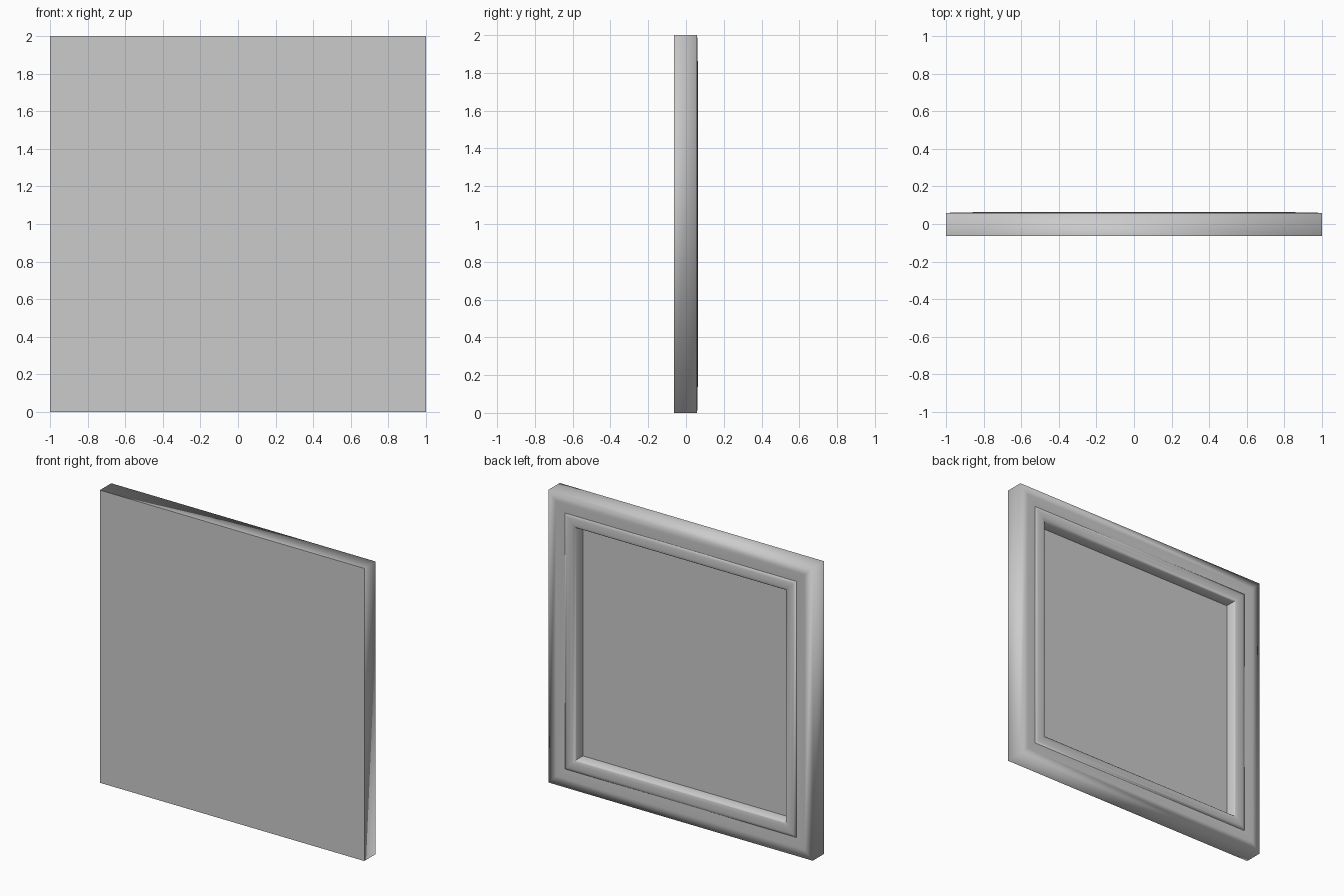
import bpy

if "Cube" in bpy.data.objects:
    bpy.data.objects.remove(bpy.data.objects["Cube"])

grey = bpy.data.materials.new("plain grey")
grey.diffuse_color = (0.6, 0.6, 0.6, 1)
grey.use_nodes = True
grey.node_tree.nodes["Principled BSDF"].inputs["Base Color"].default_value = grey.diffuse_color


def add_mesh(name, verts, faces, smooth):
    me = bpy.data.meshes.new(name)
    me.from_pydata(verts, [], faces)
    me.materials.append(grey)
    for p in me.polygons:
        p.use_smooth = smooth
    ob = bpy.data.objects.new(name, me)
    bpy.context.collection.objects.link(ob)
    return ob


def ring(t, y):
    """Square loop inset by t from the outer edge, at depth y."""
    h = 1 - t
    return [(h, y, 1 - h), (h, y, 1 + h), (-h, y, 1 + h), (-h, y, 1 - h)]


def moulding(name, profile):
    """Sweep an (inset, depth) profile round the square with mitred corners."""
    verts = [v for t, y in profile for v in ring(t, y)]
    faces = [(4 * k + i, 4 * k + (i + 1) % 4, 4 * k + 4 + (i + 1) % 4, 4 * k + 4 + i)
             for k in range(len(profile) - 1) for i in range(4)]
    ob = add_mesh(name, verts, faces, True)
    return ob


# outer border: side wall and nearly flat face
moulding("outer_frame", [(0, -0.064), (0, 0.059), (0.06, 0.0615), (0.126, 0.057)])

# raised inner bead with a steep wall down to the panel
bead = moulding("inner_bead", [(0.122, 0.05), (0.126, 0.059), (0.145, 0.064),
                               (0.18, 0.064), (0.2, 0.06), (0.207, 0.052), (0.208, -0.018)])
bpy.context.view_layer.objects.active = bead
bead.select_set(True)
bpy.ops.object.shade_smooth_by_angle(angle=0.9)

# recessed panel and flat backing board
add_mesh("recessed_panel", ring(0.208, -0.018), [(0, 3, 2, 1)], False)
add_mesh("backing_board", ring(0, -0.064), [(0, 1, 2, 3)], False)
